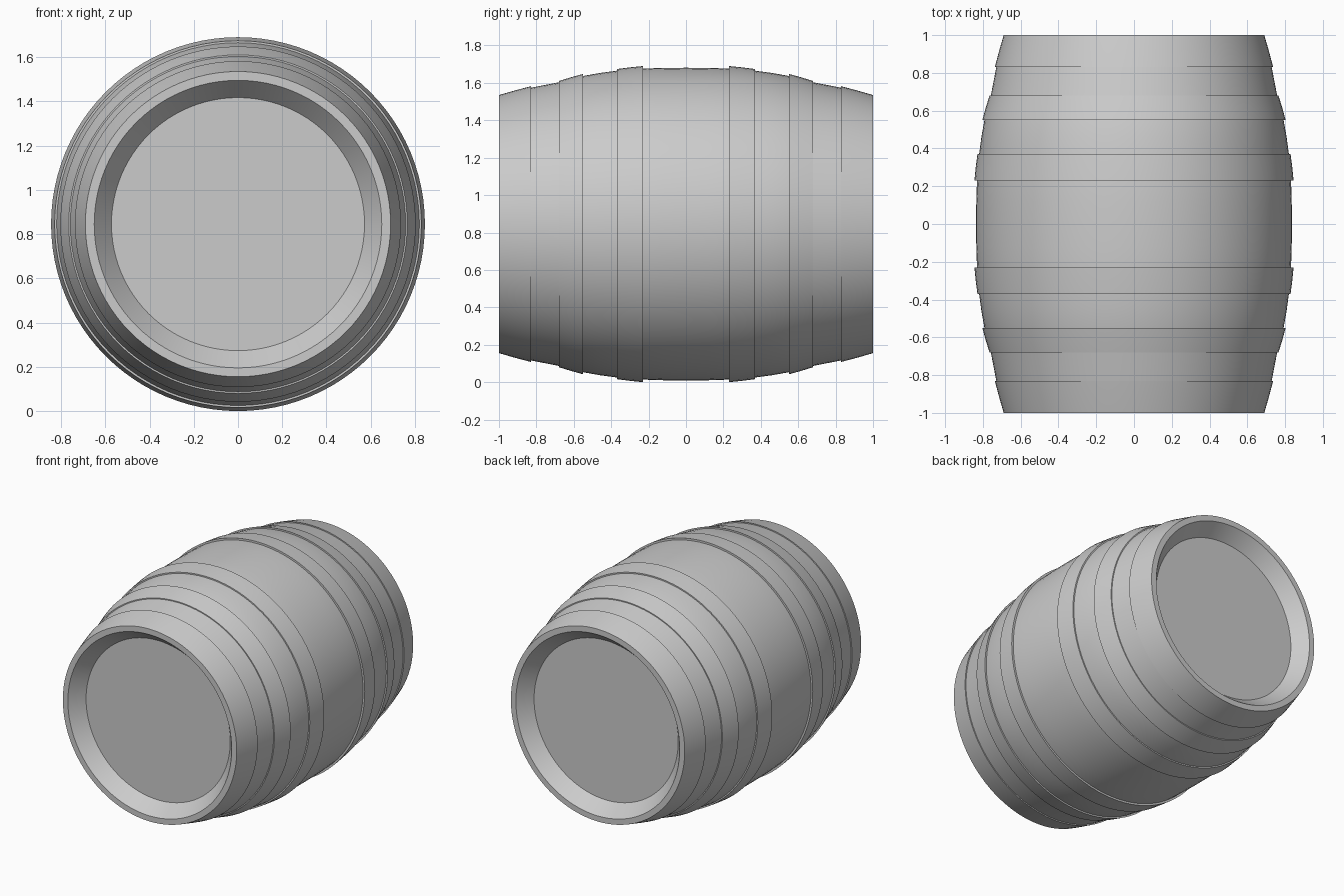
import bpy, bmesh, math

if "Cube" in bpy.data.objects:
    bpy.data.objects.remove(bpy.data.objects["Cube"])

SEG = 96
CZ = 0.845  # height of the barrel axis


def lathe(name, profile, closed=False):
    """Revolve (y, radius) points around the horizontal barrel axis."""
    bm = bmesh.new()
    rings = []
    for y, r in profile:
        if r == 0:
            rings.append([bm.verts.new((0, y, CZ))] * SEG)
        else:
            rings.append([bm.verts.new((r * math.cos(2 * math.pi * i / SEG), y,
                                        CZ + r * math.sin(2 * math.pi * i / SEG)))
                          for i in range(SEG)])
    pairs = list(zip(rings, rings[1:]))
    if closed:
        pairs.append((rings[-1], rings[0]))
    for a, b in pairs:
        for i in range(SEG):
            j = (i + 1) % SEG
            bm.faces.new(list(dict.fromkeys((a[i], a[j], b[j], b[i]))))
    bmesh.ops.recalc_face_normals(bm, faces=bm.faces)
    mesh = bpy.data.meshes.new(name)
    bm.to_mesh(mesh)
    bm.free()
    ob = bpy.data.objects.new(name, mesh)
    bpy.context.collection.objects.link(ob)
    bpy.ops.object.select_all(action='DESELECT')
    ob.select_set(True)
    bpy.context.view_layer.objects.active = ob
    bpy.ops.object.shade_smooth_by_angle(angle=math.radians(25))
    return ob


# Bulging wooden body with recessed heads at both ends
half = [(0.12, 0.835), (0.24, 0.831), (0.37, 0.820), (0.46, 0.808),
        (0.55, 0.792), (0.68, 0.758), (0.83, 0.729), (1.0, 0.683),
        (1.0, 0.65), (0.905, 0.572), (0.905, 0)]
lathe("barrel_body", [(-y, r) for y, r in reversed(half)] + [(0, 0.836)] + half)

# Metal hoops: name, inner edge y, radius, outer edge y, radius
hoops = [("middle_hoop", 0.23, 0.845, 0.37, 0.829),
         ("quarter_hoop", 0.55, 0.803, 0.68, 0.765),
         ("end_hoop", 0.83, 0.737, 1.0, 0.69)]
for name, y0, r0, y1, r1 in hoops:
    for side, s in (("front", -1), ("back", 1)):
        ym, rm = (y0 + y1) / 2, (r0 + r1) / 2 + 0.001
        lathe(f"{name}_{side}",
              [(s * y0, r0), (s * ym, rm), (s * y1, r1),
               (s * y1, r1 - 0.02), (s * y0, r0 - 0.02)], closed=True)
